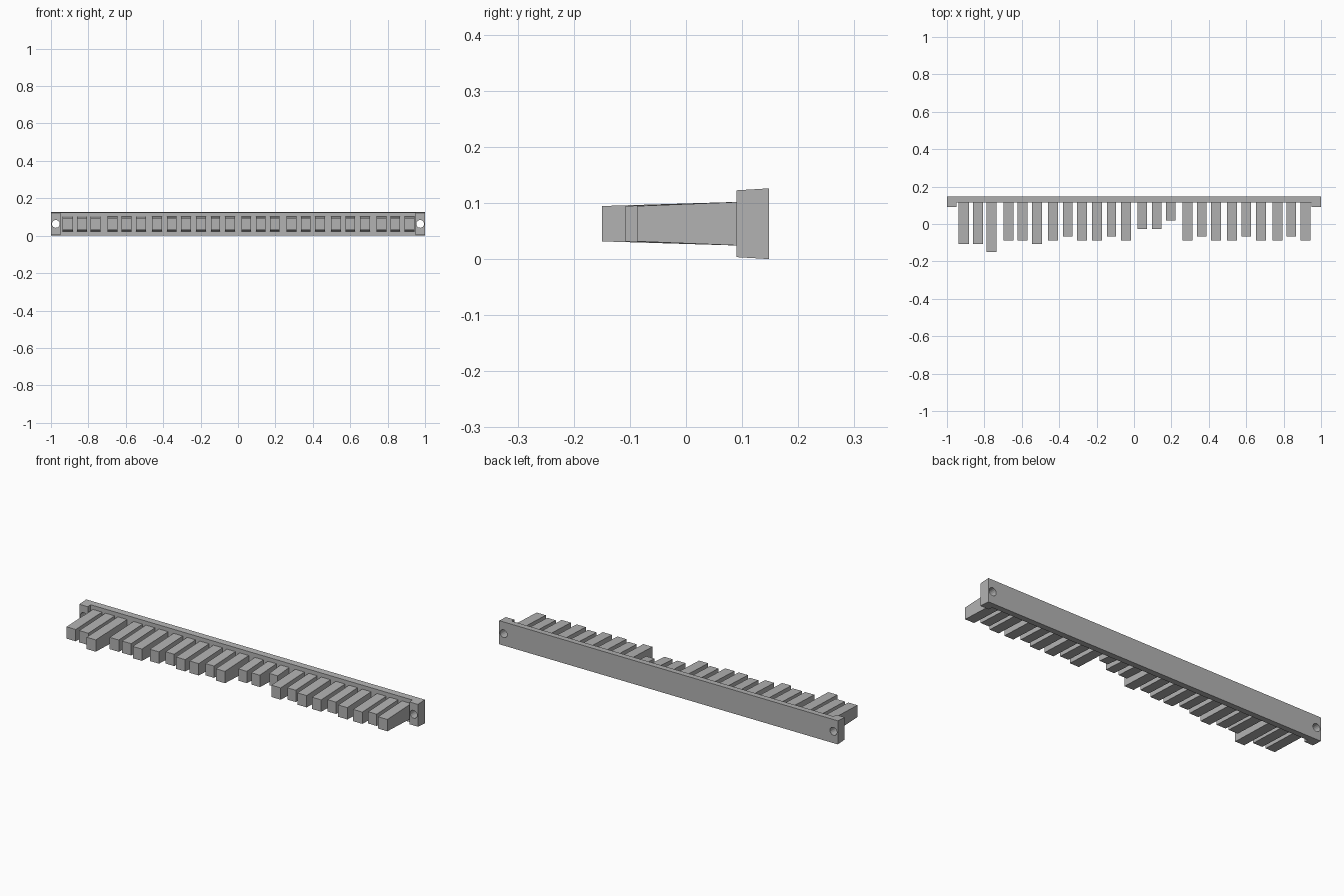
import bpy, bmesh

cube = bpy.data.objects.get("Cube")
if cube:
    bpy.data.objects.remove(cube, do_unlink=True)

grey = bpy.data.materials.new("plain grey")
grey.use_nodes = True
colour = (0.45, 0.45, 0.45, 1)
grey.diffuse_color = colour
grey.node_tree.nodes["Principled BSDF"].inputs["Base Color"].default_value = colour

BACK, BAR_FRONT, FOOT_FRONT, MID = 0.148, 0.114, 0.09, 0.063


def prism(name, outline, half_height):
    """Upright prism over an xy outline, with its half height set by y (moulding draft)."""
    bm = bmesh.new()
    low = [bm.verts.new((x, y, MID - half_height(y))) for x, y in outline]
    high = [bm.verts.new((x, y, MID + half_height(y))) for x, y in outline]
    bm.faces.new(low[::-1])
    bm.faces.new(high)
    for i in range(len(outline)):
        j = (i + 1) % len(outline)
        bm.faces.new((low[i], low[j], high[j], high[i]))
    bmesh.ops.recalc_face_normals(bm, faces=bm.faces)
    mesh = bpy.data.meshes.new(name)
    bm.to_mesh(mesh)
    bm.free()
    mesh.materials.append(grey)
    obj = bpy.data.objects.new(name, mesh)
    bpy.context.collection.objects.link(obj)
    return obj


# Backing bar with a short foot at each end
right_half = [(-1, BACK), (-1, FOOT_FRONT), (-0.95, FOOT_FRONT), (-0.95, BAR_FRONT)]
bar_outline = right_half + [(-x, y) for x, y in reversed(right_half)]
bar = prism("backing_bar", bar_outline, lambda y: 0.063 - 0.06 * (BACK - y))

# Screw hole through each foot
for side, label in ((-1, "right"), (1, "left")):
    bpy.ops.mesh.primitive_cylinder_add(vertices=16, radius=0.021, depth=0.3,
                                        location=(side * 0.974, 0.12, MID),
                                        rotation=(1.5708, 0, 0))
    cutter = bpy.context.object
    cutter.name = label + "_hole_cutter"
    cutter.data.materials.append(grey)
    cutter.hide_render = True
    cutter.hide_set(True)
    cutter.display_type = 'WIRE'
    cut = bar.modifiers.new(label + "_hole", 'BOOLEAN')
    cut.operation = 'DIFFERENCE'
    cut.solver = 'EXACT'
    cut.object = cutter

# Apply the holes and drop the cutters
bpy.context.view_layer.update()
holed = bpy.data.meshes.new_from_object(bar.evaluated_get(bpy.context.evaluated_depsgraph_get()))
bar.modifiers.clear()
bar.data = holed
for label in ("right", "left"):
    bpy.data.objects.remove(bpy.data.objects[label + "_hole_cutter"], do_unlink=True)

# Teeth: centre positions, and a letter for each tooth's length
centres = [-0.91, -0.835, -0.762, -0.67, -0.597, -0.519, -0.433, -0.355,
           -0.278, -0.198, -0.12, -0.043, 0.045, 0.122, 0.197, 0.286,
           0.363, 0.439, 0.525, 0.601, 0.68, 0.768, 0.841, 0.916]
lengths = "LLXMMLMSMMSMTTUMSMMSMMSM"
tips = {"X": -0.15, "L": -0.108, "M": -0.087, "S": -0.067, "T": -0.026, "U": 0.018}
ROOT = 0.118

for number, (x, kind) in enumerate(zip(centres, lengths), 1):
    tip = tips[kind]
    half = 0.025 if kind in "STU" else 0.027
    outline = [(x - half, ROOT), (x - half, tip), (x + half, tip), (x + half, ROOT)]
    prism(f"tooth_{number}", outline,
          lambda y: 0.0315 + 0.0082 * (y - tip) / (ROOT - tip))
